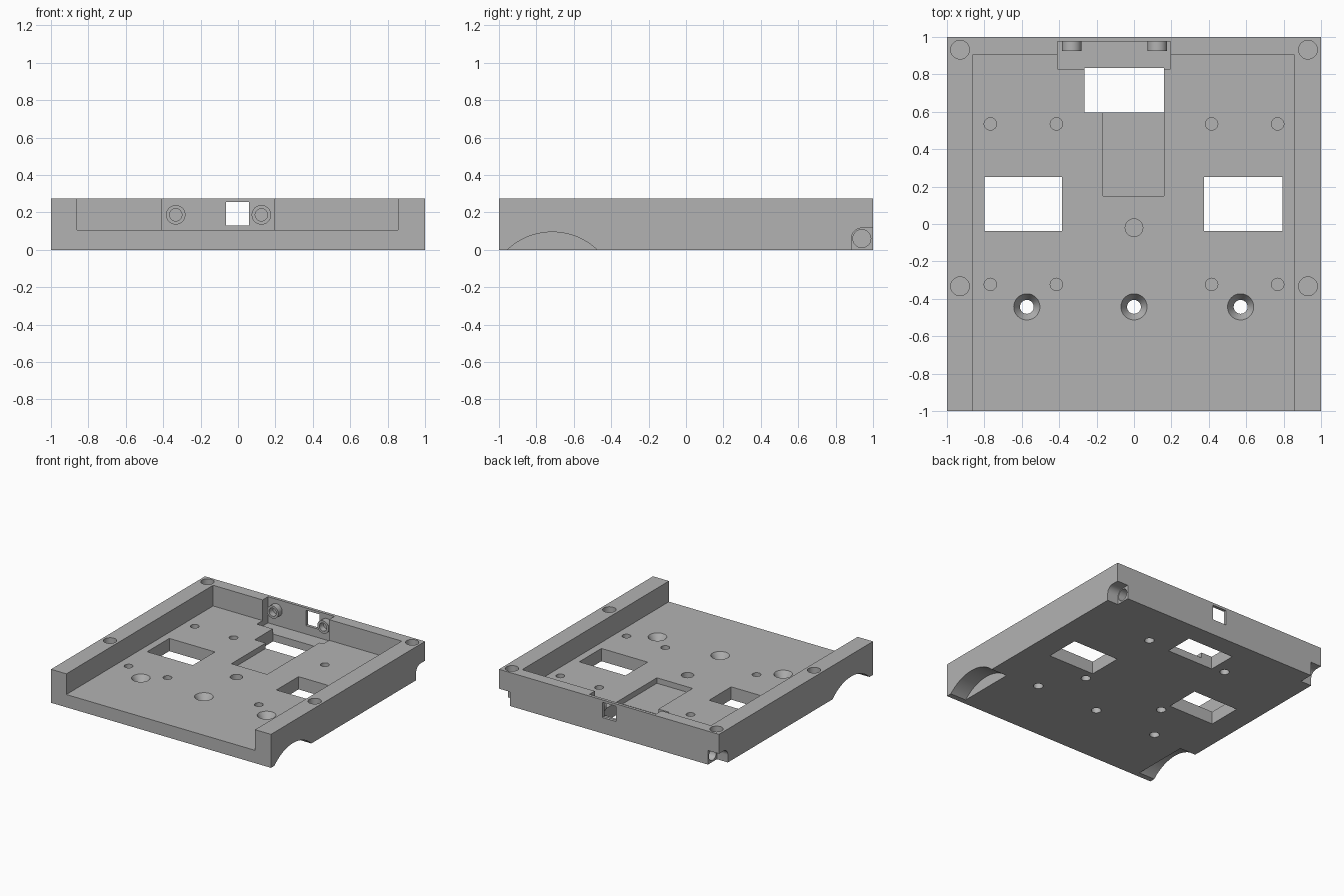
import bpy, bmesh, math
from mathutils import Matrix

if "Cube" in bpy.data.objects:
    bpy.data.objects.remove(bpy.data.objects["Cube"])

grey = bpy.data.materials.new("plain grey")
grey.diffuse_color = (0.45, 0.45, 0.45, 1)
grey.use_nodes = True
grey.node_tree.nodes["Principled BSDF"].inputs["Base Color"].default_value = grey.diffuse_color


def make(name, bm):
    me = bpy.data.meshes.new(name)
    bmesh.ops.recalc_face_normals(bm, faces=bm.faces)
    bm.to_mesh(me)
    bm.free()
    ob = bpy.data.objects.new(name, me)
    bpy.context.collection.objects.link(ob)
    return ob


def box(name, x0, x1, y0, y1, z0, z1):
    bm = bmesh.new()
    bmesh.ops.create_cube(bm, size=1)
    for v in bm.verts:
        v.co = (x1 if v.co.x > 0 else x0, y1 if v.co.y > 0 else y0, z1 if v.co.z > 0 else z0)
    return make(name, bm)


def cyl(name, centre, r1, r2, depth, axis="Z", n=48):
    # r1 is the radius at the low end of the axis, r2 at the high end
    rot = {"X": Matrix.Rotation(math.pi / 2, 4, "Y"),
           "Y": Matrix.Rotation(-math.pi / 2, 4, "X"),
           "Z": Matrix.Identity(4)}[axis]
    bm = bmesh.new()
    bmesh.ops.create_cone(bm, cap_ends=True, segments=n, radius1=r1, radius2=r2, depth=depth,
                          matrix=Matrix.Translation(centre) @ rot)
    return make(name, bm)


def prism_x(name, profile, x0, x1):
    # extrude a (y, z) profile along x
    bm = bmesh.new()
    face = bm.faces.new([bm.verts.new((x0, y, z)) for y, z in profile])
    ext = bmesh.ops.extrude_face_region(bm, geom=[face])["geom"]
    bmesh.ops.translate(bm, vec=(x1 - x0, 0, 0),
                        verts=[g for g in ext if isinstance(g, bmesh.types.BMVert)])
    return make(name, bm)


def finish(ob, cutters):
    for c in cutters:
        c.hide_render = True
        m = ob.modifiers.new("cut", "BOOLEAN")
        m.operation, m.solver, m.object = "DIFFERENCE", "EXACT", c
    dg = bpy.context.evaluated_depsgraph_get()
    dg.update()
    me = bpy.data.meshes.new_from_object(ob.evaluated_get(dg))
    ob.modifiers.clear()
    ob.data = me
    me.materials.clear()
    me.materials.append(grey)
    for c in cutters:
        bpy.data.objects.remove(c)
    bpy.ops.object.select_all(action="DESELECT")
    ob.select_set(True)
    bpy.context.view_layer.objects.active = ob
    bpy.ops.object.shade_smooth_by_angle(angle=math.radians(30))


FLOOR, TOP, RECESS = 0.105, 0.275, 0.06
tray = box("tray", -1, 1, -1, 1, 0, TOP)
cuts = [
    # open-fronted cavity, sunken channel and rear wall pocket
    box("cavity", -0.86, 0.855, -1.2, 0.905, FLOOR, 0.5),
    box("channel", -0.165, 0.16, 0.15, 0.85, RECESS, 0.4),
    box("rear_pocket", -0.41, 0.195, 0.83, 0.975, RECESS, 0.45),
    # rectangular floor openings and the rear window
    box("rear_opening", -0.265, 0.16, 0.595, 0.835, -0.2, 0.22),
    box("left_opening", -0.8, -0.385, -0.037, 0.25, -0.2, 0.22),
    box("right_opening", 0.375, 0.795, -0.037, 0.25, -0.2, 0.22),
    box("window", -0.065, 0.06, 0.95, 1.1, 0.13, 0.255),
    # blind centre hole
    cyl("centre_hole", (0, -0.02, 0.14), 0.047, 0.047, 0.18),
]
# countersunk screw holes
for x in (-0.573, 0, 0.57):
    cuts.append(cyl("screw_hole", (x, -0.443, 0.05), 0.037, 0.037, 0.4))
    cuts.append(cyl("countersink", (x, -0.443, 0.085), 0.037, 0.079, 0.07))
for s in (-1, 1):
    # blind holes in the rim top
    for y in (0.932, -0.333):
        cuts.append(cyl("rim_hole", (s * 0.93, y, 0.275), 0.05, 0.05, 0.2))
    # small blind floor holes
    for x in (0.415, 0.768):
        for y in (0.535, -0.323):
            cuts.append(cyl("floor_hole", (s * x, y, 0.13), 0.033, 0.033, 0.15))
    # blind holes in the underside
    for y in (0.62, -0.123):
        cuts.append(cyl("under_hole", (s * 0.37, y, 0.0), 0.036, 0.036, 0.1))
    # arches in the lower side walls
    cuts.append(cyl("arch", (s * 1.055, -0.715, -0.255), 0.35, 0.35, 0.4, "X", 128))
    # rounded notch in each rear lower corner, with a hole in its end
    r, cy, cz = 0.056, 0.94, 0.06
    arc = [(cy - r * math.cos(a), cz + r * math.sin(a))
           for a in (i * math.pi / 24 for i in range(13))]
    profile = [(cy - r, -0.1)] + arc + [(1.1, cz + r), (1.1, -0.1)]
    cuts.append(prism_x("corner_notch", profile, s * 0.9, s * 1.1))
    cuts.append(cyl("corner_hole", (s * 0.87, cy, cz), 0.048, 0.048, 0.2, "X"))
finish(tray, cuts)

# hollow bosses on the rear wall
for side, x in (("left", -0.333), ("right", 0.125)):
    boss = cyl(side + "_boss", (x, 0.9515, 0.187), 0.052, 0.052, 0.053, "Y")
    finish(boss, [cyl("bore", (x, 0.935, 0.187), 0.033, 0.033, 0.08, "Y")])
